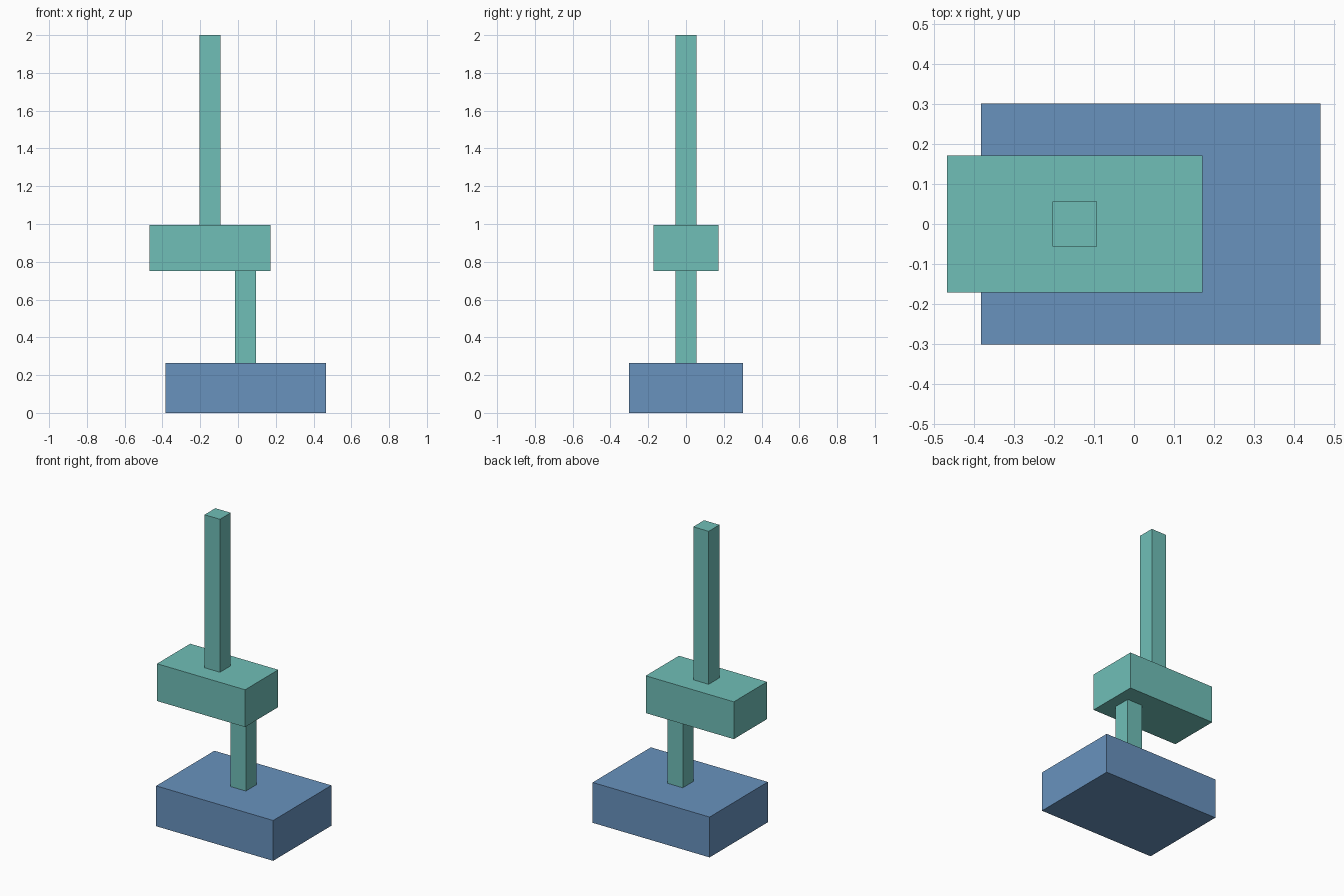
import bpy
import bmesh
from mathutils import Vector

default_cube = bpy.data.objects.get("Cube")
if default_cube:
    bpy.data.objects.remove(default_cube, do_unlink=True)


def make_material(name, rgb):
    mat = bpy.data.materials.new(name)
    mat.use_nodes = True
    color = (*rgb, 1.0)
    mat.diffuse_color = color
    mat.node_tree.nodes["Principled BSDF"].inputs["Base Color"].default_value = color
    return mat


def make_block(name, center_x, size_x, size_y, bottom, top, mat):
    """Flat-sided block centred on y = 0, spanning bottom to top."""
    bm = bmesh.new()
    bmesh.ops.create_cube(bm, size=1.0)
    bmesh.ops.scale(bm, vec=Vector((size_x, size_y, top - bottom)), verts=bm.verts)
    mesh = bpy.data.meshes.new(name)
    bm.to_mesh(mesh)
    bm.free()
    mesh.materials.append(mat)
    obj = bpy.data.objects.new(name, mesh)
    obj.location = (center_x, 0.0, (bottom + top) / 2)
    bpy.context.collection.objects.link(obj)
    return obj


blue = make_material("steel blue", (0.138, 0.288, 0.515))
teal = make_material("soft teal", (0.162, 0.522, 0.477))

POST = 0.112       # side of both square posts
BASE_TOP = 0.265
ARM_BOTTOM = 0.75
ARM_TOP = 0.995

# Heavy base, lower post, offset arm block and tall upper post
make_block("base", 0.042, 0.85, 0.604, 0.0, BASE_TOP, blue)
make_block("lower_post", 0.04, POST, POST, BASE_TOP, ARM_BOTTOM, teal)
make_block("arm_block", -0.148, 0.64, 0.344, ARM_BOTTOM, ARM_TOP, teal)
make_block("upper_post", -0.148, POST, POST, ARM_TOP, 2.0, teal)
